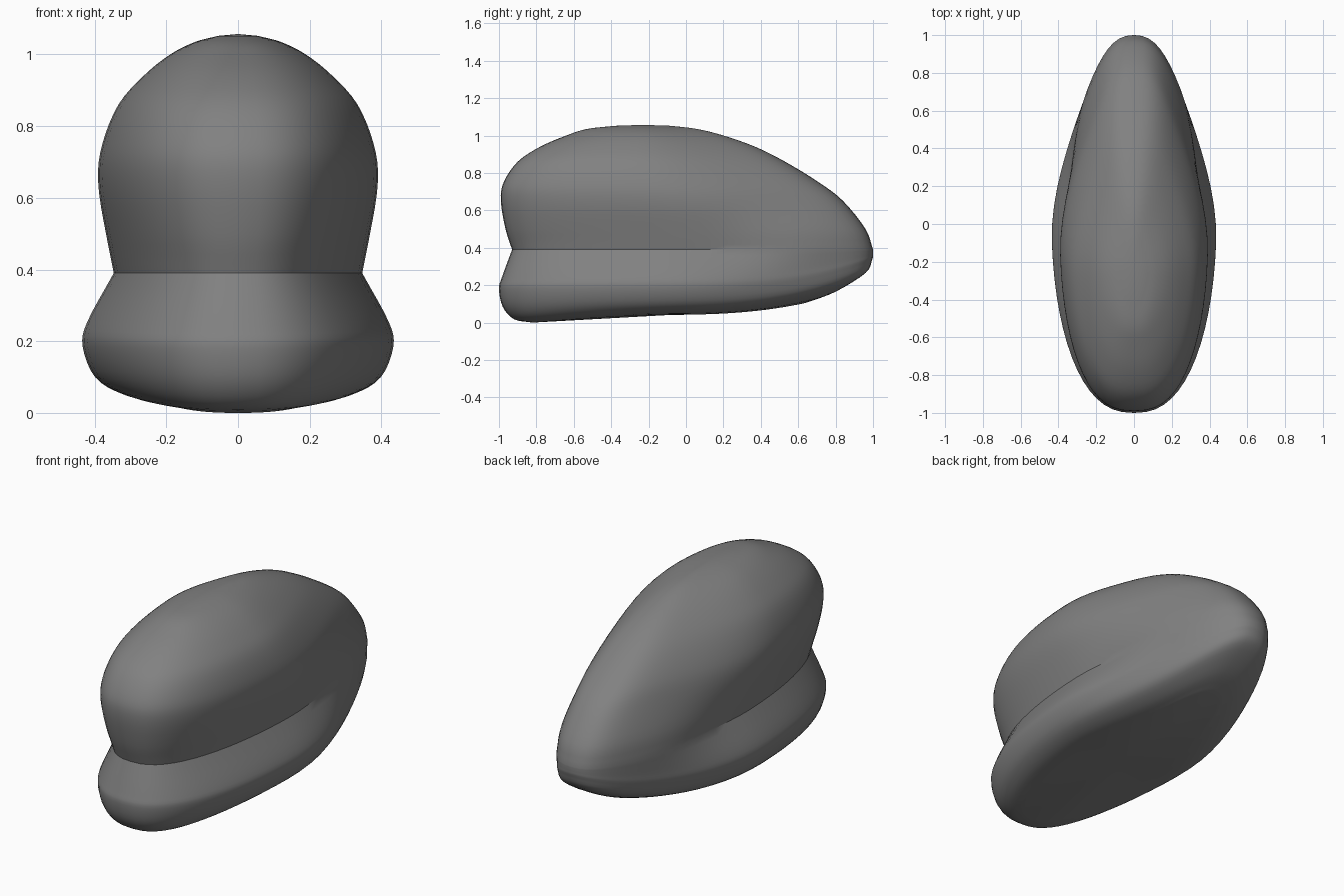
import bpy, bmesh, math

if "Cube" in bpy.data.objects:
    bpy.data.objects.remove(bpy.data.objects["Cube"])

SEG, SUB = 64, 4


def smoothstep(a, b, x):
    t = max(0.0, min(1.0, (x - a) / (b - a)))
    return t * t * (3 - 2 * t)


# Rings: back y, front y, half width, waist pinch, z at back / middle / front,
# outline exponent at the nose (smaller is blunter)
LOWER = [
    (-0.82, 0.64, 0.230, 0.00, 0.000, 0.042, 0.105, 0.80),
    (-0.92, 0.80, 0.325, 0.00, 0.018, 0.055, 0.165, 0.80),
    (-0.98, 0.96, 0.400, 0.00, 0.085, 0.100, 0.265, 0.82),
    (-1.00, 0.995, 0.435, 0.00, 0.180, 0.185, 0.335, 0.85),
    (-0.985, 1.00, 0.435, 0.03, 0.240, 0.255, 0.365, 0.85),
    (-0.93, 1.00, 0.435, 0.20, 0.390, 0.390, 0.390, 0.85),
]
UPPER = [
    (-0.93, 1.00, 0.435, 0.20, 0.39, 0.39, 0.39, 0.85),
    (-0.965, 0.96, 0.425, 0.13, 0.50, 0.50, 0.50, 0.80),
    (-0.99, 0.84, 0.392, 0.00, 0.65, 0.65, 0.65, 0.78),
    (-0.975, 0.71, 0.380, 0.00, 0.75, 0.75, 0.75, 0.78),
    (-0.90, 0.53, 0.335, 0.00, 0.86, 0.86, 0.86, 0.80),
    (-0.78, 0.37, 0.265, 0.00, 0.94, 0.94, 0.94, 0.85),
    (-0.64, 0.20, 0.190, 0.00, 1.00, 1.00, 1.00, 0.9),
    (-0.53, 0.06, 0.120, 0.00, 1.035, 1.035, 1.035, 0.95),
    (-0.38, -0.08, 0.055, 0.00, 1.052, 1.052, 1.052, 1.0),
]


def refine(rings):
    """Catmull-Rom interpolation of the ring parameters."""
    out = []
    n = len(rings)
    for i in range(n - 1):
        p1, p2 = rings[i], rings[i + 1]
        p0 = rings[i - 1] if i else [2 * a - b for a, b in zip(p1, p2)]
        p3 = rings[i + 2] if i + 2 < n else [2 * b - a for a, b in zip(p1, p2)]
        for s in range(SUB):
            t = s / SUB
            out.append([0.5 * (2 * b + (c - a) * t + (2 * a - 5 * b + 4 * c - d) * t * t
                               + (3 * b - a - 3 * c + d) * t ** 3)
                        for a, b, c, d in zip(p0, p1, p2, p3)])
    out.append(rings[-1])
    return out


def ring_points(ring):
    """Egg-shaped outline, blunt at the back and narrower at the nose."""
    yb, yf, w, pinch, zb, zm, zf, blunt = ring
    for k in range(SEG):
        a = 2 * math.pi * k / SEG
        v, s = -math.cos(a), math.sin(a)
        y = (yb + yf) / 2 + v * (yf - yb) / 2
        power = blunt if v > 0 else min(1.0, blunt, 0.82)
        x = math.copysign(w * abs(s) ** power, s)
        x *= 1 - 0.28 * smoothstep(-0.1, 0.95, v)
        x *= 1 - pinch * (1 - smoothstep(0.1, 0.75, y))
        z = zm + ((zf - zm) * v ** 2.5 if v > 0 else (zb - zm) * (-v) ** 1.5)
        yield x, y, z


# Body: lower lobe and upper dome meeting at the waist crease
bm = bmesh.new()
loops = [[bm.verts.new(p) for p in ring_points(r)]
         for r in refine(LOWER)[:-1] + refine(UPPER)]
for la, lb in zip(loops, loops[1:]):
    for k in range(SEG):
        j = (k + 1) % SEG
        bm.faces.new((la[k], la[j], lb[j], lb[k]))

# Close the underside and crown
for loop, centre in ((loops[0], (0, -0.1, 0.04)), (loops[-1], (0, -0.23, 1.057))):
    c = bm.verts.new(centre)
    for k in range(SEG):
        bm.faces.new((loop[k], loop[(k + 1) % SEG], c))
bmesh.ops.recalc_face_normals(bm, faces=bm.faces)

mesh = bpy.data.meshes.new("rounded_body")
bm.to_mesh(mesh)
bm.free()
body = bpy.data.objects.new("rounded_body", mesh)
bpy.context.collection.objects.link(body)

# Dark grey finish
mat = bpy.data.materials.new("dark_grey")
mat.diffuse_color = (0.22, 0.22, 0.22, 1)
mat.use_nodes = True
mat.node_tree.nodes["Principled BSDF"].inputs["Base Color"].default_value = mat.diffuse_color
mesh.materials.append(mat)

bpy.context.view_layer.objects.active = body
body.select_set(True)
bpy.ops.object.shade_smooth_by_angle(angle=math.radians(30))
